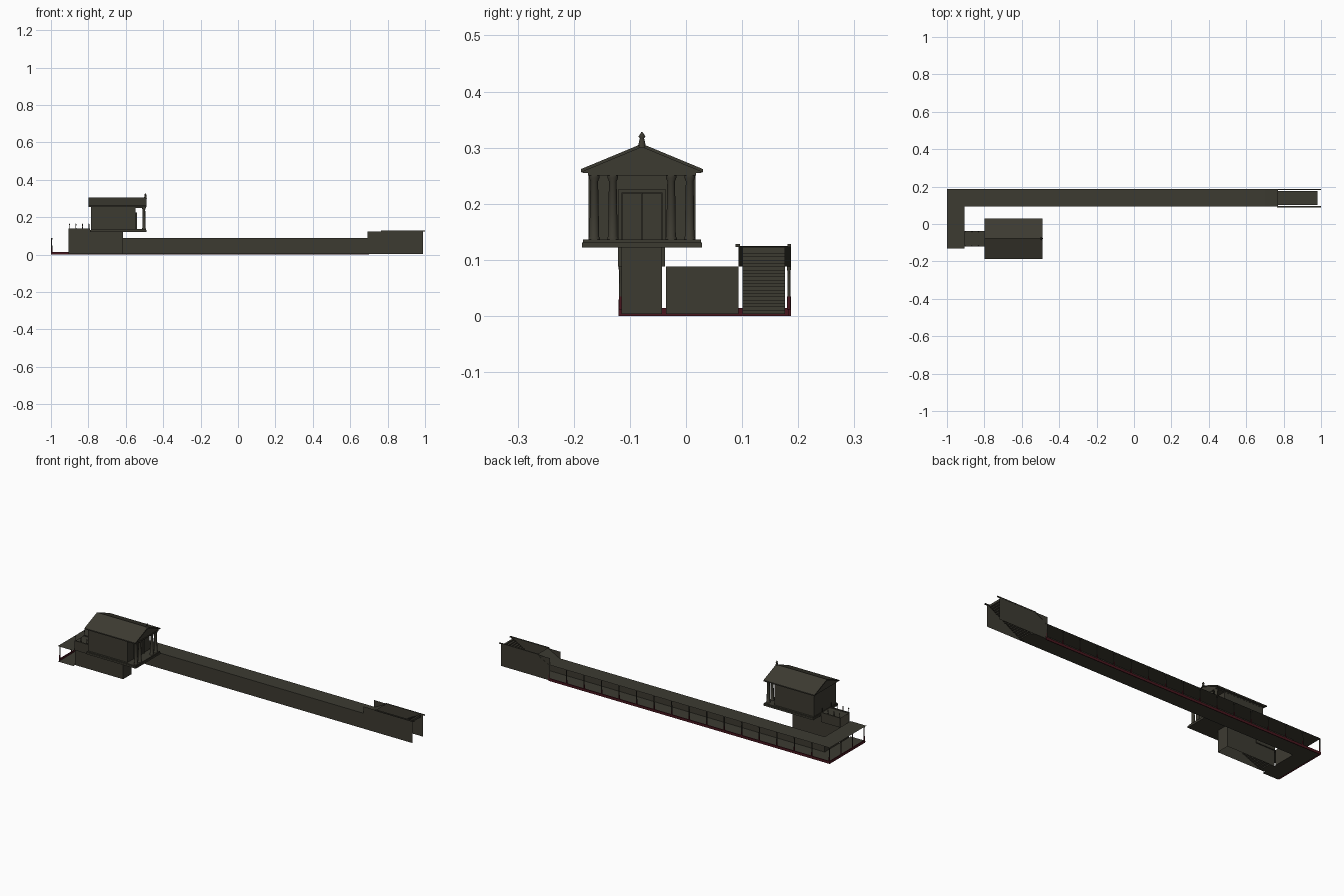
import bpy, bmesh, math
from mathutils import Matrix

if "Cube" in bpy.data.objects:
    bpy.data.objects.remove(bpy.data.objects["Cube"])


def material(name, rgb):
    m = bpy.data.materials.new(name)
    m.diffuse_color = (*rgb, 1)
    m.use_nodes = True
    m.node_tree.nodes["Principled BSDF"].inputs["Base Color"].default_value = m.diffuse_color
    return m


STONE = material("dark_olive_stone", (0.046, 0.043, 0.031))
RED = material("dark_red_paint", (0.065, 0.008, 0.013))


def finish(name, bm, mat, smooth=False):
    me = bpy.data.meshes.new(name)
    bm.to_mesh(me)
    bm.free()
    me.materials.append(mat)
    ob = bpy.data.objects.new(name, me)
    bpy.context.collection.objects.link(ob)
    if smooth:
        for p in me.polygons:
            p.use_smooth = len(p.vertices) == 4
    return ob


def boxes(name, ranges, mat=STONE):
    """One object from boxes given as (x0, x1, y0, y1, z0, z1)."""
    bm = bmesh.new()
    for x0, x1, y0, y1, z0, z1 in ranges:
        m = Matrix.Translation(((x0 + x1) / 2, (y0 + y1) / 2, (z0 + z1) / 2))
        bmesh.ops.create_cube(bm, size=1, matrix=m @ Matrix.Diagonal((x1 - x0, y1 - y0, z1 - z0, 1)))
    return finish(name, bm, mat)


def sheets(name, faces, mat=STONE):
    """Thin surfaces given as corner lists."""
    bm = bmesh.new()
    for f in faces:
        bm.faces.new([bm.verts.new(c) for c in f])
    return finish(name, bm, mat)


def flat(x0, x1, y0, y1, z):
    return [(x0, y0, z), (x1, y0, z), (x1, y1, z), (x0, y1, z)]


def wall_y(x0, x1, y, z0, z1):
    return [(x0, y, z0), (x1, y, z0), (x1, y, z1), (x0, y, z1)]


def wall_x(x, y0, y1, z0, z1):
    return [(x, y0, z0), (x, y1, z0), (x, y1, z1), (x, y0, z1)]


def lathe(name, profile, places, mat=STONE, n=12):
    """Turned parts from (radius, z) rings, repeated at places."""
    bm = bmesh.new()
    for px, py in places:
        rings = [[bm.verts.new((px + r * math.cos(2 * math.pi * i / n),
                                py + r * math.sin(2 * math.pi * i / n), z)) for i in range(n)]
                 for r, z in profile]
        for a, b in zip(rings, rings[1:]):
            for i in range(n):
                bm.faces.new((a[i], a[(i + 1) % n], b[(i + 1) % n], b[i]))
        bm.faces.new(rings[0][::-1])
        bm.faces.new(rings[-1])
    return finish(name, bm, mat, True)


def prism_x(name, profile, x0, x1):
    """(y, z) profile extruded along x."""
    bm = bmesh.new()
    f = bm.faces.new([bm.verts.new((x0, y, z)) for y, z in profile])
    ext = bmesh.ops.extrude_face_region(bm, geom=[f])["geom"]
    bmesh.ops.translate(bm, vec=(x1 - x0, 0, 0), verts=[v for v in ext if isinstance(v, bmesh.types.BMVert)])
    bmesh.ops.recalc_face_normals(bm, faces=bm.faces)
    return finish(name, bm, STONE)


F, C = 0.004, 0.088          # corridor floor and ceiling heights
YI, YO = 0.094, 0.187        # long corridor inner and outer edge
XL, XI = -1.0, -0.905        # short corridor outer and inner edge

# L-shaped covered corridor
sheets("corridor_floor", [flat(XL, 0.77, YI, YO, F), flat(XL, XI, -0.13, YI, F)])
sheets("corridor_roof", [flat(XL, 0.70, YI, YO, C), flat(XL, XI, -0.13, YI, C)])
sheets("corridor_inner_wall", [wall_y(XI, 0.70, YI, F, C), wall_x(XI, -0.036, YI, F, C)])

# open outer side: red low band and slim columns with red lower shafts
boxes("red_low_band", [(XL, 0.70, 0.183, 0.187, 0.0, 0.014),
                       (XL, XL + 0.004, -0.12, 0.187, 0.0, 0.014)], RED)
spots = [(-0.996 + i * 0.106, 0.1835) for i in range(17)]
spots += [(-0.996, 0.1835 - 0.1 * i) for i in range(1, 4)]
lathe("column_lower_shaft", [(0.0035, 0.012), (0.0033, 0.035)], spots, RED, 8)
lathe("column_upper_shaft", [(0.003, 0.035), (0.0026, 0.08), (0.0035, 0.083), (0.0035, C)], spots, STONE, 8)

# entrance at the right end: side walls, raised sloping roof, rails
sheets("entrance_walls", [wall_y(0.692, 0.99, YI, F, 0.125), wall_y(0.692, 0.99, 0.186, F, 0.125)])
sheets("entrance_sloping_roof", [[(0.70, YI, C), (0.70, YO, C), (0.77, YO, 0.125), (0.77, YI, 0.125)]])
boxes("entrance_rails", [(0.765, 1.0, 0.088, 0.096, 0.123, 0.128),
                         (0.765, 1.0, 0.181, 0.187, 0.123, 0.128)])


def stairs(name, x0, x1, y0, y1, top, n):
    dx, dz = (x1 - x0) / n, (top - F) / n
    boxes(name, [(x0 + i * dx, x0 + (i + 1) * dx, y0, y1, max(F, F + (i - 1) * dz), F + (i + 1) * dz)
                 for i in range(n)])


stairs("entrance_stairs", 0.77, 0.98, 0.101, 0.176, 0.123, 20)
stairs("temple_stairs", XI, -0.63, -0.113, -0.045, 0.12, 20)

# stairwell block below the temple
sheets("stairwell_walls", [wall_y(XI, -0.615, -0.115, F, 0.124), wall_y(XI, -0.615, -0.043, F, 0.124),
                           wall_x(-0.615, -0.115, -0.043, F, 0.124)])
boxes("stairwell_parapets", [(XI, -0.79, y, y + 0.006, z, 0.14)
                             for y in (-0.121, -0.043) for z in (0.088,)])
sheets("stairwell_roof", [flat(XI, -0.79, -0.118, -0.04, 0.136)])
posts = [(-0.902 + 0.035 * i, y) for i in range(4) for y in (-0.118, -0.04)]
lathe("parapet_posts", [(0.0025, 0.138), (0.0018, 0.15), (0.0028, 0.163), (0.001, 0.166)], posts, STONE, 8)

# temple platform and chamber
YC = -0.0785
boxes("temple_platform", [(-0.79, -0.488, YC - 0.107, YC + 0.107, 0.122, 0.131),
                          (-0.787, -0.491, YC - 0.105, YC + 0.105, 0.131, 0.136)])
boxes("temple_chamber", [(-0.785, -0.547, YC - 0.095, YC + 0.095, 0.135, 0.256)])

# door with a raised frame
boxes("door_frame", [(-0.548, -0.539, YC - 0.042, YC - 0.036, 0.135, 0.226),
                     (-0.548, -0.539, YC + 0.036, YC + 0.042, 0.135, 0.226),
                     (-0.548, -0.539, YC - 0.036, YC + 0.036, 0.22, 0.226)])
boxes("door_leaves", [(-0.548, -0.544, YC - 0.035, YC - 0.0005, 0.136, 0.219),
                      (-0.548, -0.544, YC + 0.0005, YC + 0.035, 0.136, 0.219)])

# portico columns
cols = [(-0.503, YC + s * d) for s in (-1, 1) for d in (0.085, 0.052)]
lathe("portico_columns", [(0.0105, 0.135), (0.0105, 0.139), (0.0085, 0.142), (0.0082, 0.18), (0.007, 0.24),
                          (0.0095, 0.246), (0.0095, 0.2505)], cols, STONE, 14)
boxes("entablature", [(-0.787, -0.493, YC - 0.096, YC + 0.096, 0.25, 0.257)])

# gabled roof with raking cornice and ridge ornament
prism_x("gabled_roof", [(YC - 0.106, 0.255), (YC + 0.106, 0.255), (YC + 0.106, 0.26),
                        (YC, 0.303), (YC - 0.106, 0.26)], -0.793, -0.495)
prism_x("roof_covering", [(YC - 0.1085, 0.256), (YC - 0.1085, 0.262), (YC, 0.307), (YC + 0.1085, 0.262),
                          (YC + 0.1085, 0.256), (YC, 0.301)], -0.798, -0.49)
lathe("ridge_ornament", [(0.008, 0.3), (0.005, 0.313), (0.004, 0.317), (0.0065, 0.32), (0.001, 0.328)],
      [(-0.495, YC)], STONE, 10)
